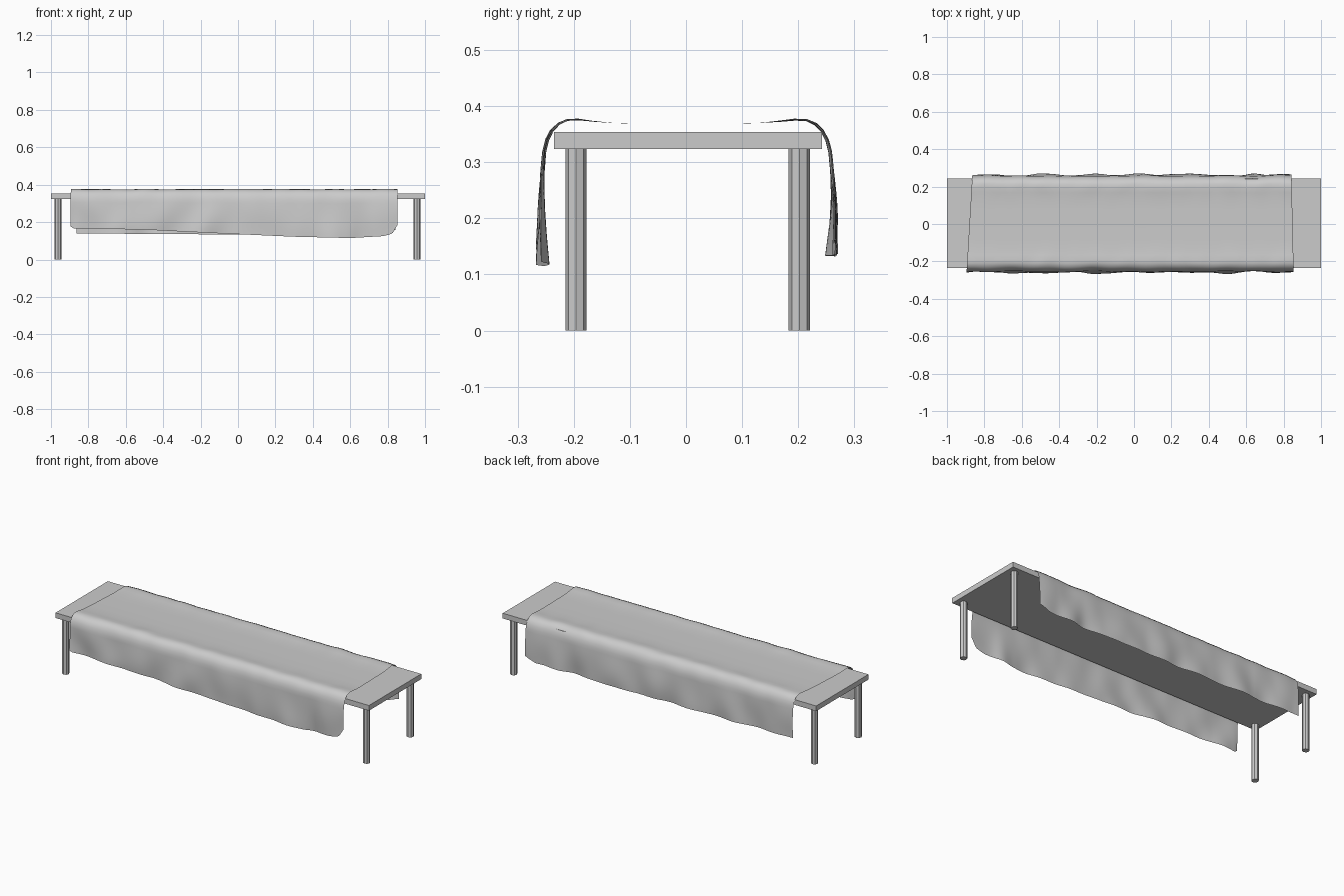
import bpy, bmesh, math
from mathutils import Vector, noise

if "Cube" in bpy.data.objects:
    bpy.data.objects.remove(bpy.data.objects["Cube"], do_unlink=True)

# One plain grey for everything
grey = bpy.data.materials.new("plain_grey")
grey.use_nodes = True
colour = (0.6, 0.6, 0.6, 1)
grey.diffuse_color = colour
grey.node_tree.nodes["Principled BSDF"].inputs["Base Color"].default_value = colour


def add_object(name, bm):
    mesh = bpy.data.meshes.new(name)
    bm.to_mesh(mesh)
    bm.free()
    mesh.materials.append(grey)
    obj = bpy.data.objects.new(name, mesh)
    bpy.context.collection.objects.link(obj)
    return obj


def interpolate(points, x):
    for (x0, z0), (x1, z1) in zip(points, points[1:]):
        if x <= x1:
            return z0 + (z1 - z0) * max(0, x - x0) / (x1 - x0)
    return points[-1][1]


# Table top
bm = bmesh.new()
bmesh.ops.create_cube(bm, size=1)
bmesh.ops.scale(bm, vec=(2, 0.477, 0.03), verts=bm.verts)
bmesh.ops.translate(bm, vec=(0, 0.0035, 0.339), verts=bm.verts)
add_object("table_top", bm)

# Eight-sided legs
for side, x in (("right", -0.962), ("left", 0.958)):
    for end, y in (("front", -0.196), ("back", 0.202)):
        bm = bmesh.new()
        bmesh.ops.create_cone(bm, cap_ends=True, segments=8, radius1=0.019,
                              radius2=0.019, depth=0.325)
        bmesh.ops.translate(bm, vec=(x, y, 0.1625), verts=bm.verts)
        add_object(f"{end}_{side}_leg", bm)

# Hem heights along the length, with rounded corners at the ends
front_hem = [(-0.89, 0.2), (-0.885, 0.18), (-0.865, 0.167), (-0.5, 0.16), (-0.1, 0.14),
             (0.3, 0.122), (0.6, 0.115), (0.77, 0.125), (0.82, 0.138), (0.85, 0.19)]
back_hem = [(-0.88, 0.14), (-0.5, 0.137), (0.3, 0.132), (0.78, 0.135), (0.85, 0.16)]

# Cross-section from the flat top over the edge: distance out, height
shoulder = [(0, 0.369), (0.08, 0.369), (0.13, 0.37), (0.165, 0.373), (0.19, 0.376),
            (0.21, 0.375), (0.226, 0.368), (0.238, 0.356), (0.246, 0.34), (0.251, 0.32)]
DROPS = 10
COLUMNS = 110


def cloth_column(u, sign):
    """Points from the centre line down to one hem."""
    x = -0.88 + 1.728 * u
    hem = interpolate(front_hem if sign < 0 else back_hem, x)
    shift = 0.002 if sign < 0 else 0.006
    points = []
    for out, z in shoulder:
        grow = max(0, (out - 0.12) / 0.13)
        ripple = noise.noise(Vector((x * 11, out * 14, sign * 7)))
        z += 0.005 * ripple * grow
        out += grow * (shift + 0.007 * noise.noise(Vector((x * 7, 0, sign * 3))))
        points.append([x, out, z])
    top = points[-1]
    for i in range(1, DROPS + 1):
        t = i / DROPS
        fold = noise.noise(Vector((x * 7, t * 0.9, sign * 3)))
        crease = math.exp(-((x - (0.66 if sign < 0 else 0.55)) / 0.05) ** 2)
        out = 0.251 + shift + 0.007 * math.sin(t * 2.2) + (0.007 + 0.009 * t) * fold
        out -= 0.01 * crease * t
        points.append([x, max(out, 0.243), top[2] + (hem - top[2]) * t])
    for p in points:
        # The runner narrows slightly toward the back
        y = sign * p[1]
        p[0] += (-0.006 if u > 0.5 else 0.016) * abs(2 * u - 1) ** 4 * y / 0.27
        p[1] = y
    return points


# Draped cloth, one sheet from front hem to back hem
bm = bmesh.new()
columns = []
for c in range(COLUMNS + 1):
    u = 0.5 - 0.5 * math.cos(math.pi * c / COLUMNS)
    u = 0.5 * u + 0.5 * c / COLUMNS
    row = cloth_column(u, -1)[:0:-1] + cloth_column(u, 1)
    columns.append([bm.verts.new(p) for p in row])
for a, b in zip(columns, columns[1:]):
    for j in range(len(a) - 1):
        bm.faces.new((a[j], b[j], b[j + 1], a[j + 1])).smooth = True
add_object("draped_cloth", bm)
